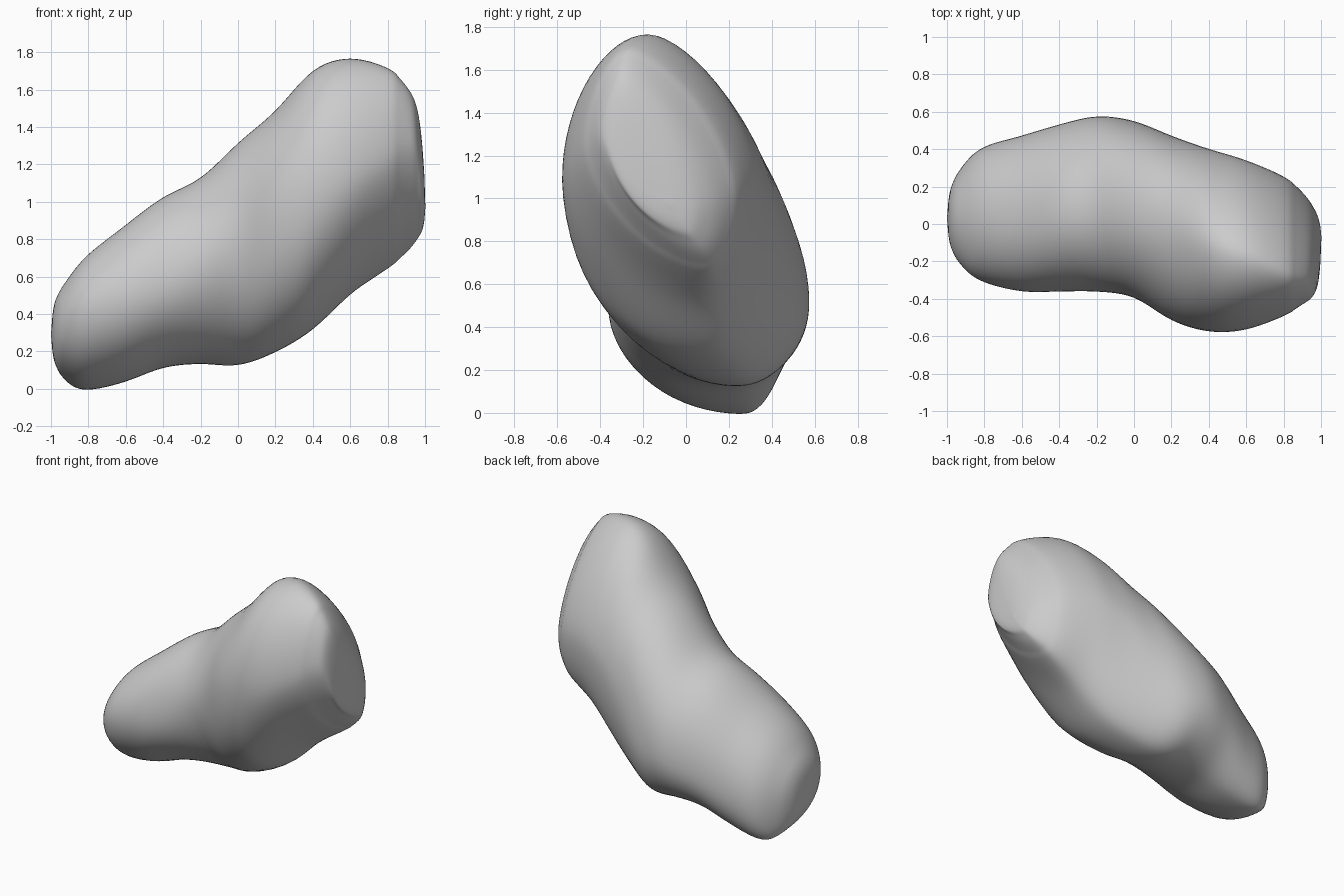
import bpy, bmesh, math

# Cross-sections along x: x, z bottom, z top, y front, y back,
# then y of lowest point, y of highest point, z of front point, z of back point
SECTIONS = [
    (-1.00, 0.29, 0.29, 0.03, 0.03, 0.03, 0.03, 0.29, 0.29),
    (-0.98, 0.14, 0.46, -0.12, 0.19, 0.12, 0.02, 0.33, 0.26),
    (-0.91, 0.03, 0.59, -0.24, 0.32, 0.25, 0.01, 0.38, 0.24),
    (-0.80, -0.01, 0.72, -0.315, 0.415, 0.26, 0.00, 0.43, 0.27),
    (-0.60, 0.035, 0.88, -0.365, 0.475, 0.23, 0.01, 0.48, 0.36),
    (-0.40, 0.11, 1.03, -0.365, 0.535, 0.21, 0.05, 0.54, 0.45),
    (-0.20, 0.13, 1.13, -0.365, 0.58, 0.22, 0.05, 0.65, 0.51),
    (0.00, 0.12, 1.32, -0.395, 0.555, 0.24, 0.00, 0.82, 0.56),
    (0.20, 0.19, 1.49, -0.52, 0.475, 0.18, -0.06, 0.97, 0.76),
    (0.40, 0.31, 1.71, -0.58, 0.405, 0.11, -0.12, 1.06, 0.97),
    (0.60, 0.50, 1.775, -0.57, 0.345, 0.07, -0.17, 1.12, 1.06),
    (0.80, 0.64, 1.72, -0.495, 0.255, 0.09, -0.25, 1.22, 1.05),
    (0.90, 0.72, 1.63, -0.435, 0.175, 0.07, -0.28, 1.27, 1.00),
    (0.96, 0.80, 1.50, -0.385, 0.09, 0.03, -0.27, 1.27, 0.97),
    (0.99, 0.86, 1.25, -0.29, 0.02, -0.01, -0.19, 1.10, 0.95),
    (1.002, 0.97, 0.97, -0.07, -0.07, -0.07, -0.07, 0.97, 0.97),
]
RING, STEPS = 64, 6


def blend(a, b, c, d, t):
    # Smooth curve through b and c
    return 0.5 * (2*b + (c - a)*t + (2*a - 5*b + 4*c - d)*t*t
                  + (3*b - a - 3*c + d)*t**3)


def ramp(x, x0, x1):
    return min(max((x - x0) / (x1 - x0), 0), 1)


def add_ring(bm, s):
    x, z0, z1, y0, y1, yb, yt, zf, zk = s
    # Fullness of each quarter arc: (is back, is top)
    power = {
        (True, True): 1 + 0.32 * ramp(x, 0.15, 0.45),
        (False, True): 1 + 0.15 * ramp(x, 0.5, 0.9),
        (False, False): 1 + 0.22 * ramp(x, 0.4, 0.7) - 0.06 * (0.05 < x < 0.4),
        (True, False): 0.9 + 0.1 * ramp(x, -0.8, -0.4),
    }
    ring = []
    for i in range(RING):
        a = 2 * math.pi * i / RING
        c, n = math.cos(a), math.sin(a)
        side_y, side_z = (y1, zk) if c > 0 else (y0, zf)
        end_y, end_z = (yt, z1) if n > 0 else (yb, z0)
        p = power[c > 0, n > 0]
        ring.append(bm.verts.new((
            x,
            end_y + (side_y - end_y) * abs(c) ** p,
            side_z + (end_z - side_z) * abs(n) ** p)))
    return ring


# Interpolated sections between the two end points
n = len(SECTIONS)
fine = []
for i in range(n - 1):
    p = [SECTIONS[min(max(i + k, 0), n - 1)] for k in (-1, 0, 1, 2)]
    for j in range(STEPS):
        if i or j:
            fine.append([blend(*v, j / STEPS) for v in zip(*p)])

# Lofted rock body
bm = bmesh.new()
rings = [add_ring(bm, s) for s in fine]
for r, q in zip(rings, rings[1:]):
    for i in range(RING):
        k = (i + 1) % RING
        bm.faces.new((r[i], r[k], q[k], q[i]))

# Rounded ends
for ring, s in ((rings[0], SECTIONS[0]), (rings[-1], SECTIONS[-1])):
    tip = bm.verts.new((s[0], s[3], s[1]))
    for i in range(RING):
        bm.faces.new((ring[i], ring[(i + 1) % RING], tip))

# Smooth the seams between quarter arcs, then soften the rim of the tall end
for rounds, lo, hi, along in ((7, -0.95, 0.93, False), (8, 0.85, 0.995, True)):
    for _ in range(rounds):
        bmesh.ops.smooth_vert(
            bm, verts=[v for v in bm.verts if lo < v.co.x < hi], factor=0.5,
            use_axis_x=along, use_axis_y=True, use_axis_z=True)
bmesh.ops.recalc_face_normals(bm, faces=bm.faces)
for f in bm.faces:
    f.smooth = True
mesh = bpy.data.meshes.new("rock")
bm.to_mesh(mesh)
bm.free()
rock = bpy.data.objects.new("rock", mesh)
bpy.context.collection.objects.link(rock)
